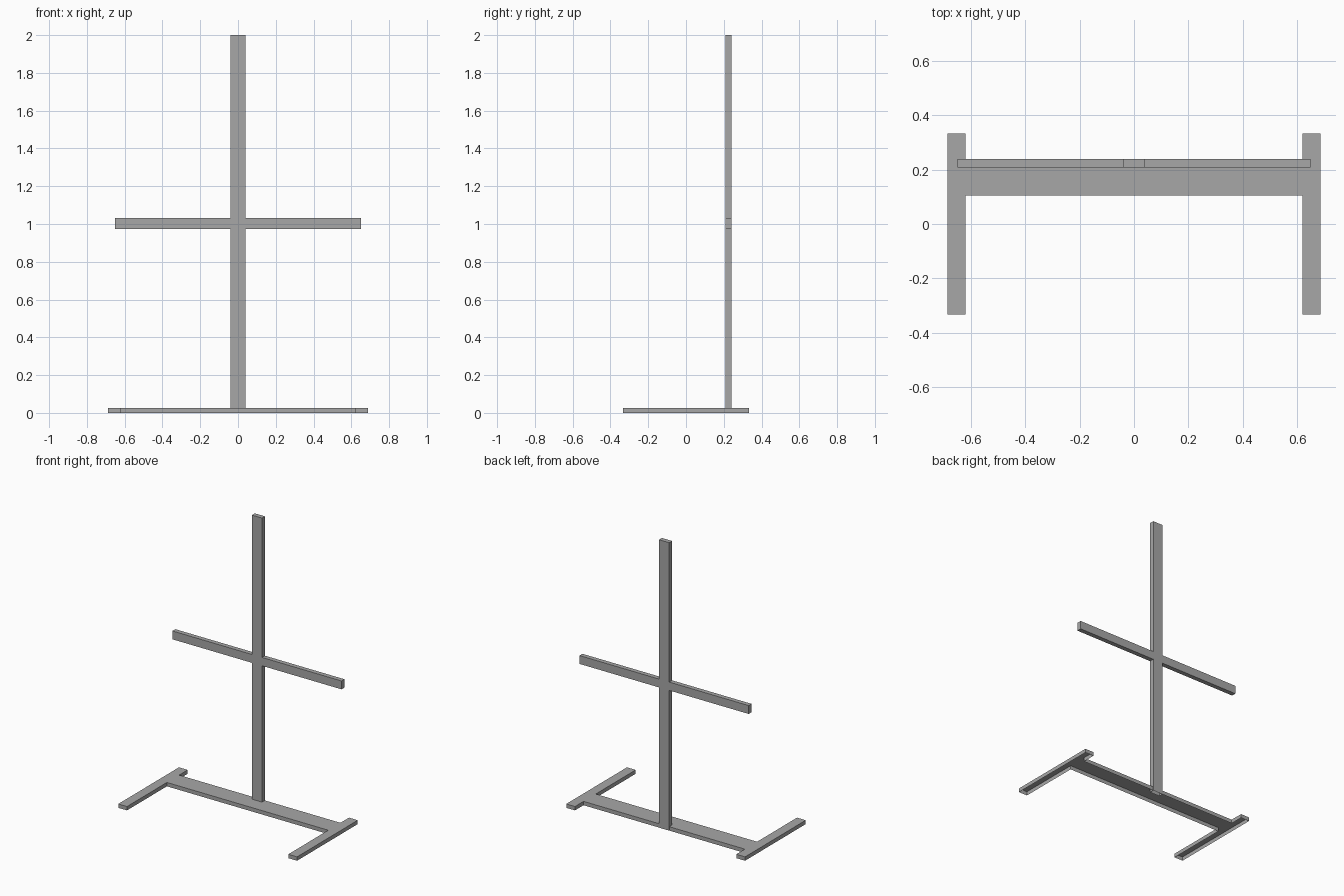
import bpy, bmesh
from mathutils import Vector

cube = bpy.data.objects.get("Cube")
if cube:
    bpy.data.objects.remove(cube, do_unlink=True)

grey = bpy.data.materials.new("plain_grey")
grey.use_nodes = True
colour = (0.39, 0.39, 0.39, 1)
grey.diffuse_color = colour
grey.node_tree.nodes["Principled BSDF"].inputs["Base Color"].default_value = colour


def mirrored(half):
    """Close a right-hand half outline with its reflection in x."""
    return half + [(-x, v) for x, v in reversed(half)]


def extrude_outline(name, points, shift, open_bottom=False):
    """Sweep a flat outline along shift; optionally leave the underside open."""
    bm = bmesh.new()
    face = bm.faces.new([bm.verts.new(p) for p in points])
    swept = bmesh.ops.extrude_face_region(bm, geom=[face], use_keep_orig=True)
    moved = [g for g in swept["geom"] if isinstance(g, bmesh.types.BMVert)]
    bmesh.ops.translate(bm, verts=moved, vec=Vector(shift))
    bmesh.ops.recalc_face_normals(bm, faces=bm.faces)
    if open_bottom:
        under = [f for f in bm.faces if f.calc_center_median().z < 0.001]
        bmesh.ops.delete(bm, geom=under, context='FACES_ONLY')
    mesh = bpy.data.meshes.new(name)
    bm.to_mesh(mesh)
    bm.free()
    mesh.materials.append(grey)
    obj = bpy.data.objects.new(name, mesh)
    bpy.context.collection.objects.link(obj)
    return obj


# Floor frame: two runners joined by a wide bar, hollow underneath
outer, inner, end = 0.687, 0.62, 0.333
bar_front, bar_back = 0.105, 0.239
frame = mirrored([(inner, bar_front), (inner, -end), (outer, -end),
                  (outer, end), (inner, end), (inner, bar_back)])
extrude_outline("floor_frame", [(x, y, 0) for x, y in frame],
                (0, 0, 0.027), open_bottom=True)

# Upright post with its two side arms, open at the foot
post, arm, low, high = 0.039, 0.65, 0.974, 1.032
cross = mirrored([(post, 0), (post, low), (arm, low),
                  (arm, high), (post, high), (post, 2)])
extrude_outline("post_and_arms", [(x, 0.208, z) for x, z in cross],
                (0, 0.032, 0), open_bottom=True)
